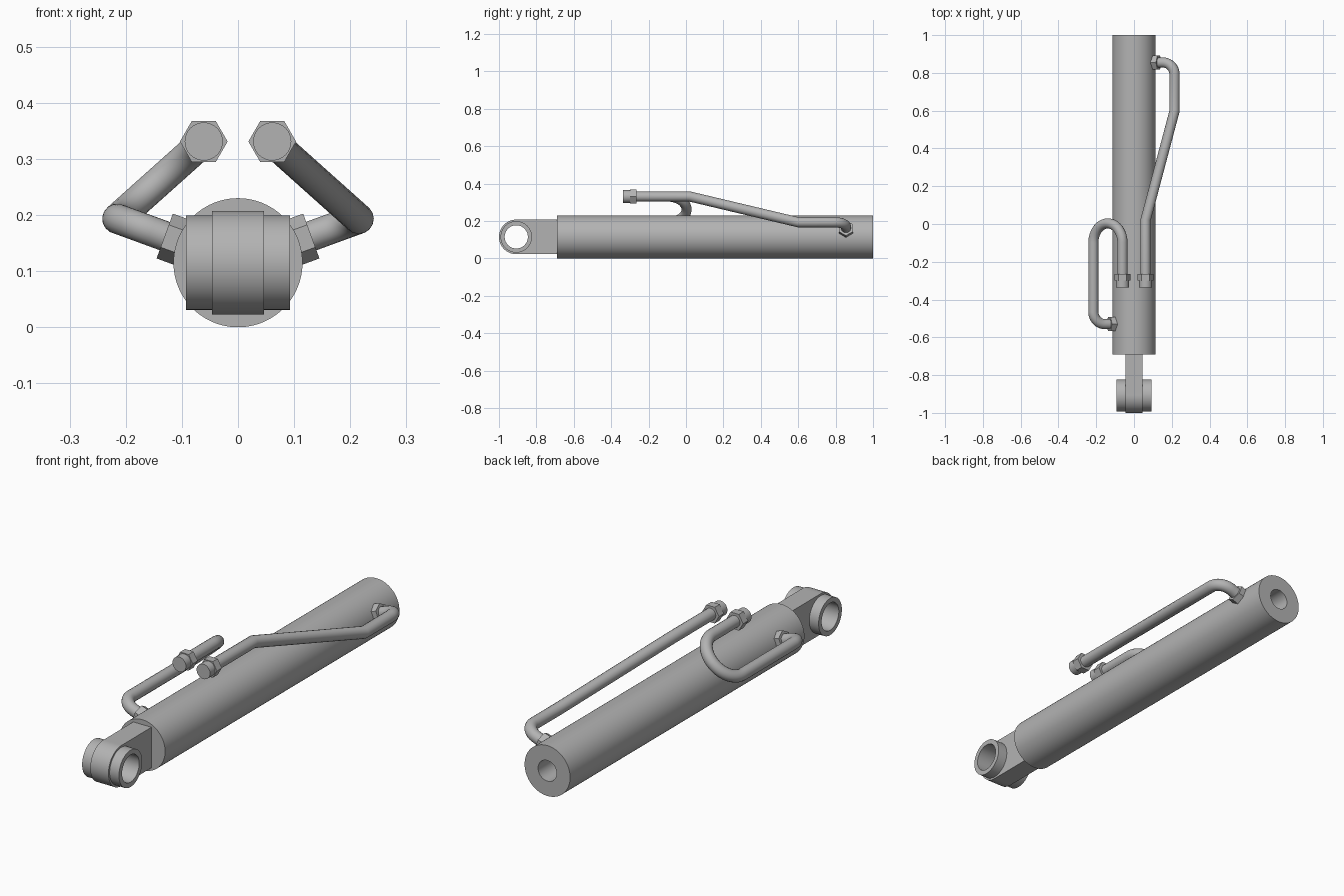
import bpy, bmesh
from math import cos, sin, pi, tan
from mathutils import Vector, Matrix

if "Cube" in bpy.data.objects:
    bpy.data.objects.remove(bpy.data.objects["Cube"])

steel = bpy.data.materials.new("steel_grey")
steel.use_nodes = True
GREY = (0.45, 0.45, 0.45, 1)
steel.diffuse_color = GREY
steel.node_tree.nodes["Principled BSDF"].inputs["Base Color"].default_value = GREY

X, Y, Z = Vector((1, 0, 0)), Vector((0, 1, 0)), Vector((0, 0, 1))
AXIS_Z = 0.115          # height of the barrel axis
EYE_Y = -0.9075         # centre of the mounting eye
PIPE_R = 0.027


def finish(name, mesh):
    obj = bpy.data.objects.new(name, mesh)
    bpy.context.collection.objects.link(obj)
    mesh.materials.clear()
    mesh.materials.append(steel)
    bpy.ops.object.select_all(action='DESELECT')
    obj.select_set(True)
    bpy.context.view_layer.objects.active = obj
    bpy.ops.object.shade_smooth_by_angle()
    return obj


def from_bmesh(name, bm):
    bmesh.ops.remove_doubles(bm, verts=bm.verts, dist=1e-5)
    bmesh.ops.recalc_face_normals(bm, faces=bm.faces)
    mesh = bpy.data.meshes.new(name)
    bm.to_mesh(mesh)
    bm.free()
    return finish(name, mesh)


def skin_rings(bm, rings):
    """Join neighbouring rings of vertices with quads."""
    for a, b in zip(rings, rings[1:]):
        for i in range(len(a)):
            j = (i + 1) % len(a)
            bm.faces.new((a[i], a[j], b[j], b[i]))


def lathe(name, profile, origin, axis, corner, segments=64):
    """Turn (distance, radius) points about an axis; corner aims the first vertex."""
    bm = bmesh.new()
    side = axis.cross(corner)
    rings = []
    for d, r in profile:
        angles = [2 * pi * i / segments for i in range(segments)]
        rings.append([bm.verts.new(origin + axis * d + (corner * cos(a) + side * sin(a)) * r)
                      for a in angles])
    skin_rings(bm, rings)
    return from_bmesh(name, bm)


def rod(name, start, end, radius, origin, axis, corner, segments):
    return lathe(name, [(start, 0), (start, radius), (end, radius), (end, 0)],
                 origin, axis, corner, segments)


def rounded_path(points, radii):
    """Replace each right-angled corner that has a radius by an arc."""
    path = [points[0]]
    for prev, p, nxt, r in zip(points, points[1:], points[2:], radii):
        if not r:
            path.append(p)
            continue
        u, v = (prev - p).normalized(), (nxt - p).normalized()
        centre = p + (u + v) * r
        steps = 14
        for k in range(steps + 1):
            a = pi / 2 * k / steps
            path.append(centre - v * r * cos(a) - u * r * sin(a))
    path.append(points[-1])
    return path


def pipe(name, points, radii):
    curve = bpy.data.curves.new(name, 'CURVE')
    curve.dimensions = '3D'
    curve.bevel_depth = PIPE_R
    curve.bevel_resolution = 6
    curve.use_fill_caps = True
    path = rounded_path(points, radii)
    spline = curve.splines.new('POLY')
    spline.points.add(len(path) - 1)
    for sp, p in zip(spline.points, path):
        sp.co = (*p, 1)
    temp = bpy.data.objects.new(name + "_path", curve)
    bpy.context.collection.objects.link(temp)
    bpy.context.view_layer.update()
    deps = bpy.context.evaluated_depsgraph_get()
    mesh = bpy.data.meshes.new_from_object(temp.evaluated_get(deps))
    bpy.data.objects.remove(temp)
    return finish(name, mesh)


# Barrel with a blind bore in its back end
centre = Vector((0, 0, AXIS_Z))
lathe("barrel", [(-0.69, 0), (-0.69, 0.115), (1, 0.115), (1, 0.047), (-0.5, 0.047), (-0.5, 0)],
      centre, Y, X, 96)

# Mounting eye: bushing sleeve
eye = Vector((0, EYE_Y, AXIS_Z))
lathe("eye_bushing", [(-0.093, 0.062), (-0.093, 0.084), (0.093, 0.084), (0.093, 0.062),
                      (-0.093, 0.062)], eye, X, Z, 64)

# Mounting lug: round at the front, square where it meets the barrel
LUG_R, LUG_HALF, COUNT = 0.0925, 0.046, 64


def lug_outline(a):
    c, s = cos(a), sin(a)
    if c <= 1e-6:
        return LUG_R * c, LUG_R * s
    big = max(abs(c), abs(s))
    y = -0.68 - EYE_Y if abs(c) > abs(s) - 1e-6 else LUG_R * c / big
    return y, LUG_R * s / big


bm = bmesh.new()
angles = [2 * pi * i / COUNT for i in range(COUNT)]
outer = [lug_outline(a) for a in angles]
inner = [(0.07 * cos(a), 0.07 * sin(a)) for a in angles]
rings = [[bm.verts.new(eye + Vector((x, y, z))) for y, z in outline]
         for x, outline in ((-LUG_HALF, inner), (-LUG_HALF, outer),
                            (LUG_HALF, outer), (LUG_HALF, inner), (-LUG_HALF, inner))]
skin_rings(bm, rings)
from_bmesh("mounting_lug", bm)

# Hydraulic pipes, each running from a front connector to a port on the barrel
TOP = 0.331
BEND = 0.215
TILT = tan(pi / 9)
for side, label, port_y in ((1, "left", 0.855), (-1, "right", -0.53)):
    front_x = 0.061 * side
    low_z = AXIS_Z + BEND * TILT
    radial = Vector((side, 0, TILT)).normalized()
    port = Vector((0, port_y, AXIS_Z))
    start = Vector((front_x, -0.3, TOP))
    corner = Vector((BEND * side, port_y, low_z))
    end = port + radial * 0.11

    if side > 0:
        # Long pipe slants down and outward along the barrel
        middle = [Vector((front_x, 0.02, TOP)), Vector((BEND, 0.6, low_z))]
        radii = [0, 0, 0.065]
    else:
        # Short pipe turns back on itself in a U
        middle = [Vector((front_x, 0.003, TOP)), Vector((-BEND, 0.003, low_z))]
        half = (middle[0] - middle[1]).length / 2
        radii = [half * 0.99, half * 0.99, 0.065]
    pipe(label + "_pipe", [start] + middle + [corner, end], radii)

    # Front connector: round nose and hex nut
    nose = Vector((front_x, 0, TOP))
    rod(label + "_connector_nose", -0.337, -0.29, 0.034, nose, Y, X, 32)
    rod(label + "_connector_nut", -0.3, -0.264, 0.0425, nose, Y, X, 6)

    # Hex nut where the pipe enters the barrel
    rod(label + "_port_nut", 0.095, 0.139, 0.0425, port, radial, radial.cross(Y), 6)
